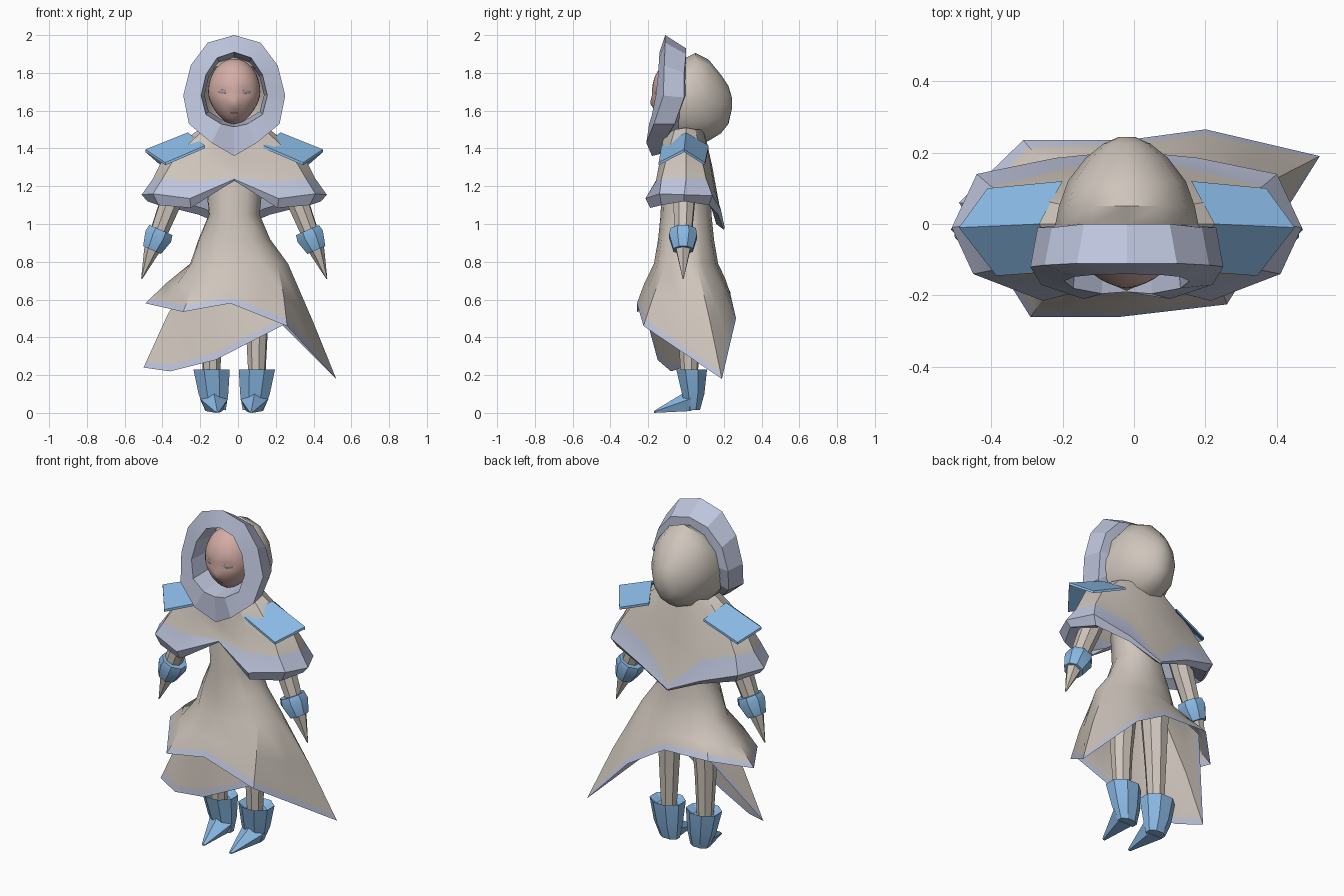
import bpy, bmesh, math
from mathutils import Vector

cube = bpy.data.objects.get("Cube")
if cube:
    bpy.data.objects.remove(cube, do_unlink=True)

CX = -0.02  # centre line of the figure


def material(name, rgb):
    m = bpy.data.materials.new(name)
    m.use_nodes = True
    m.diffuse_color = (*rgb, 1)
    bsdf = next(n for n in m.node_tree.nodes if n.type == 'BSDF_PRINCIPLED')
    bsdf.inputs["Base Color"].default_value = (*rgb, 1)
    return m


CLOTH = material("tan cloth", (.62, .56, .50))
TRIM = material("lavender trim", (.51, .55, .71))
BLUE = material("blue armour", (.25, .48, .77))
SKIN = material("pink skin", (.66, .42, .38))
EYE = material("grey eye", (.34, .31, .32))
LIP = material("dark pink lip", (.50, .28, .26))


def finish(name, bm, mats, x=0.0, angle=30):
    bmesh.ops.remove_doubles(bm, verts=bm.verts, dist=0.0005)
    bmesh.ops.recalc_face_normals(bm, faces=bm.faces)
    me = bpy.data.meshes.new(name)
    bm.to_mesh(me)
    bm.free()
    for m in mats:
        me.materials.append(m)
    ob = bpy.data.objects.new(name, me)
    bpy.context.collection.objects.link(ob)
    ob.location.x = x
    bpy.ops.object.select_all(action='DESELECT')
    ob.select_set(True)
    bpy.context.view_layer.objects.active = ob
    bpy.ops.object.shade_smooth_by_angle(angle=math.radians(angle))
    return ob


def loft(name, rows, mats, trim_from=99, closed=True, caps=(), x=0.0, angle=30):
    """Skin rows of points; bands from trim_from onward take the second material."""
    bm = bmesh.new()
    vs = [[bm.verts.new(p) for p in row] for row in rows]
    n = len(rows[0])
    for r in range(len(rows) - 1):
        for i in range(n if closed else n - 1):
            j = (i + 1) % n
            f = bm.faces.new((vs[r][i], vs[r][j], vs[r + 1][j], vs[r + 1][i]))
            f.material_index = int(r >= trim_from)
    for c in caps:
        bm.faces.new(vs[c])
    return finish(name, bm, mats, x, angle)


def sym(half):
    """Close a half loop that starts and ends on the centre line."""
    return half + [(-x, y, z) for x, y, z in half[-2:0:-1]]


def tube(name, path, radii, mat, sides=8, x=0.0):
    """Faceted limb along a nearly straight path."""
    path = [Vector(p) for p in path]
    q = (path[-1] - path[0]).to_track_quat('Z', 'Y')
    rows = []
    for p, r in zip(path, radii):
        ang = [2 * math.pi * (i + .5) / sides for i in range(sides)]
        rows.append([p + q @ Vector((r * math.cos(a), r * math.sin(a), 0)) for a in ang])
    return loft(name, rows, [mat], caps=(0, -1), x=x)


def ball(name, mat, loc, scale, rot=0.0):
    bm = bmesh.new()
    bmesh.ops.create_uvsphere(bm, u_segments=12, v_segments=8, radius=1)
    for v in bm.verts:
        v.co = Vector(a * b for a, b in zip(v.co, scale))
    ob = finish(name, bm, [mat], angle=60)
    ob.location, ob.rotation_euler.z = loc, rot
    return ob


# Head with narrow jaw, nose and brow
bm = bmesh.new()
bmesh.ops.create_uvsphere(bm, u_segments=32, v_segments=24, radius=1)
for v in bm.verts:
    x, y, z = v.co
    jaw = 1 - .28 * max(0, -z - .1) ** 1.3
    px, py, pz = x * .138 * jaw, -.043 + y * .137, 1.70 + z * .175
    if y < 0:
        py -= .018 * math.exp(-(px / .02) ** 2 - ((pz - 1.635) / .03) ** 2)
        py += .010 * math.exp(-((abs(px) - .06) / .03) ** 2 - ((pz - 1.70) / .02) ** 2)
    v.co = (px, py, pz)
finish("head", bm, [SKIN], CX, 60)
for s in (-1, 1):
    ball("eye", EYE, (CX + s * .065, -.154, 1.70), (.028, .0048, .013), s * .5)
ball("mouth", LIP, (CX, -.148, 1.588), (.022, .0048, .004))

# Hood cloth: rings stacked from the rim to the back of the head
rows = []
for y, rx, top, bot in ((-.04, .205, 1.86, 1.42), (.0, .2, 1.88, 1.42), (.05, .19, 1.905, 1.42),
                        (.12, .165, 1.87, 1.44), (.185, .115, 1.79, 1.48), (.225, .065, 1.73, 1.53),
                        (.243, .025, 1.67, 1.61)):
    ring = [2 * math.pi * i / 12 for i in range(12)]
    rows.append([(rx * math.sin(a), y, (top + bot) / 2 + (top - bot) / 2 * math.cos(a)) for a in ring])
loft("hood", rows, [CLOTH], caps=(-1,), x=CX, angle=40)

# Hood rim: back edge, flared crest, forward opening and lining
back = [(0, 0, 1.93), (.12, 0, 1.9), (.21, -.01, 1.8), (.25, -.01, 1.67),
        (.22, -.06, 1.53), (.11, -.12, 1.43), (0, -.14, 1.37)]
crest = [(0, -.11, 2), (.14, -.11, 1.96), (.23, -.115, 1.84), (.27, -.12, 1.68),
         (.24, -.17, 1.53), (.12, -.21, 1.43), (0, -.18, 1.36)]
opening = [(0, -.14, 1.91), (.09, -.142, 1.88), (.15, -.148, 1.79), (.175, -.16, 1.68),
           (.15, -.18, 1.58), (.07, -.195, 1.53), (0, -.19, 1.515)]
lining = [(x * .9, 0, 1.7 + (z - 1.7) * .87) for x, y, z in opening]
loft("hood_rim", [sym(r) for r in (back, crest, opening, lining, back)], [TRIM], x=CX, angle=15)

# Shoulder cape with a folded trim that dips to a point behind
neck = [(0, -.13, 1.43), (.1, -.12, 1.47), (.16, -.06, 1.5), (.17, 0, 1.51),
        (.16, .05, 1.5), (.1, .09, 1.5), (0, .1, 1.48)]
shoulder = [(0, -.14, 1.33), (.18, -.135, 1.35), (.31, -.1, 1.36), (.36, 0, 1.38),
            (.31, .08, 1.36), (.17, .125, 1.34), (0, .14, 1.3)]
upper = [(0, -.15, 1.245), (.22, -.16, 1.225), (.38, -.13, 1.24), (.43, 0, 1.24),
         (.38, .105, 1.245), (.19, .15, 1.185), (0, .195, 1.0)]
fold = [(0, -.155, 1.237), (.235, -.215, 1.135), (.43, -.14, 1.16), (.49, -.01, 1.155),
        (.42, .14, 1.15), (.2, .185, 1.075), (0, .205, .98)]
lower = [(0, -.15, 1.23), (.23, -.19, 1.085), (.40, -.13, 1.10), (.46, -.01, 1.12),
         (.39, .12, 1.10), (.19, .17, 1.05), (0, .2, .97)]
inner = [(x * .8, y * .8, z + .03) for x, y, z in lower]
loft("cape", [sym(r) for r in (neck, shoulder, upper, fold, lower, inner)],
     [CLOTH, TRIM], trim_from=2, x=CX, angle=25)

for s in (-1, 1):
    # Tent-shaped shoulder plate
    plate = []
    for drop in (0, .014):
        plate.append([(s * x, y, z - drop) for x, y, z in
                      ((.155, -.13, 1.415), (.245, 0, 1.485), (.18, .12, 1.415),
                       (.39, .1, 1.325), (.47, -.01, 1.395), (.365, -.145, 1.325))])
    bm = bmesh.new()
    top, low = ([bm.verts.new(p) for p in ring] for ring in plate)
    for ring in (top, low):
        bm.faces.new((ring[0], ring[1], ring[4], ring[5]))
        bm.faces.new((ring[1], ring[2], ring[3], ring[4]))
    for i in range(6):
        j = (i + 1) % 6
        bm.faces.new((top[i], top[j], low[j], low[i]))
    finish("shoulder_plate", bm, [BLUE], CX)

    # Arm, bracer and pointed hand
    tube("arm", [(s * .26, 0, 1.33), (s * .335, -.01, 1.12), (s * .405, -.015, .94)],
         (.07, .06, .048), CLOTH, x=CX)
    tube("bracer", [(s * .388, -.015, .968), (s * .402, -.015, .935), (s * .435, -.015, .862)],
         (.072, .08, .056), BLUE, x=CX)
    tube("hand", [(s * .428, -.015, .885), (s * .49, -.015, .71)], (.048, .003), CLOTH, 6, CX)

    # Leg and boot with pointed, inward toe
    lx = s * .12
    tube("leg", [(lx * .9, .02, .85), (lx, .015, .45), (lx, .018, .19)], (.085, .06, .046), CLOTH, x=CX)
    rows = []
    for z, r, cy, ry, dx in ((.2, .06, .03, .05, 0), (.23, .104, .03, .088, 0),
                             (.1, .085, .038, .064, .01), (.015, .06, .037, .04, .02)):
        ang = [2 * math.pi * (i + .5) / 8 for i in range(8)]
        rows.append([(lx - s * dx + r * math.cos(a), cy + ry * math.sin(a), z) for a in ang])
    loft("boot", rows, [BLUE], caps=(0, -1), x=CX, angle=20)
    tx = s * .107
    base = [(tx - .075, .025, .075), (tx, -.022, .1), (tx + .075, .025, .075),
            (tx + .045, .03, .01), (tx - .045, .03, .01)]
    tip = [(s * .09 + dx, -.17, z) for dx, z in ((-.01, .006), (0, .01), (.01, .006), (.006, 0), (-.006, 0))]
    loft("boot_toe", [base, tip], [BLUE], caps=(0, -1), x=CX, angle=15)


def halved(points, closed):
    """Insert the midpoint of every span."""
    pts = [Vector(p) for p in points]
    out = []
    for i, p in enumerate(pts):
        out.append(p)
        if closed or i < len(pts) - 1:
            out.append((p + pts[(i + 1) % len(pts)]) / 2)
    return out


def waist(hem, z, rx, ry, cx=CX):
    """Ellipse points in line with the hem points."""
    ang = [math.atan2(p.y, p.x - CX) for p in hem]
    return [Vector((cx + rx * math.cos(a), ry * math.sin(a), z)) for a in ang]


def bulge(above, hem, k):
    """Halfway ring pushed outward by the factor k."""
    return [Vector(((a.x + h.x) / 2 * k, (a.y + h.y) / 2 * k, (a.z + h.z) / 2)) for a, h in zip(above, hem)]


def band_top(hem, above):
    return [h + (a - h).normalized() * .036 for h, a in zip(hem, above)]


# Gown: fitted bodice flaring to an uneven hem
hem = halved([(.26, -.225, .46), (.52, .19, .18), (.2, .265, .5), (-.02, .235, .63),
              (-.31, .235, .64), (-.49, .06, .58), (-.29, -.26, .535), (-.04, -.26, .58)], True)
rings = [waist(hem, *r) for r in ((1.38, .16, .10), (1.2, .15, .13), (1.05, .135, .135),
                                  (.92, .19, .148), (.79, .26, .17, .005))]
rings.append(bulge(rings[-1], hem, 1.03))
loft("gown", rings + [band_top(hem, rings[-1]), hem], [CLOTH, TRIM], trim_from=6, angle=35)

# Under-flap wrapping beneath the gown on the right
hem = halved([(.24, -.2, .465), (-.12, -.15, .28), (-.36, -.08, .22),
              (-.5, -.015, .24), (-.29, .2, .63)], False)
top = waist(hem, .80, .19, .12)
mid = bulge(top, hem, 1.05)
loft("under_flap", [top, mid, band_top(hem, mid), hem], [CLOTH, TRIM], trim_from=2, closed=False, angle=35)
